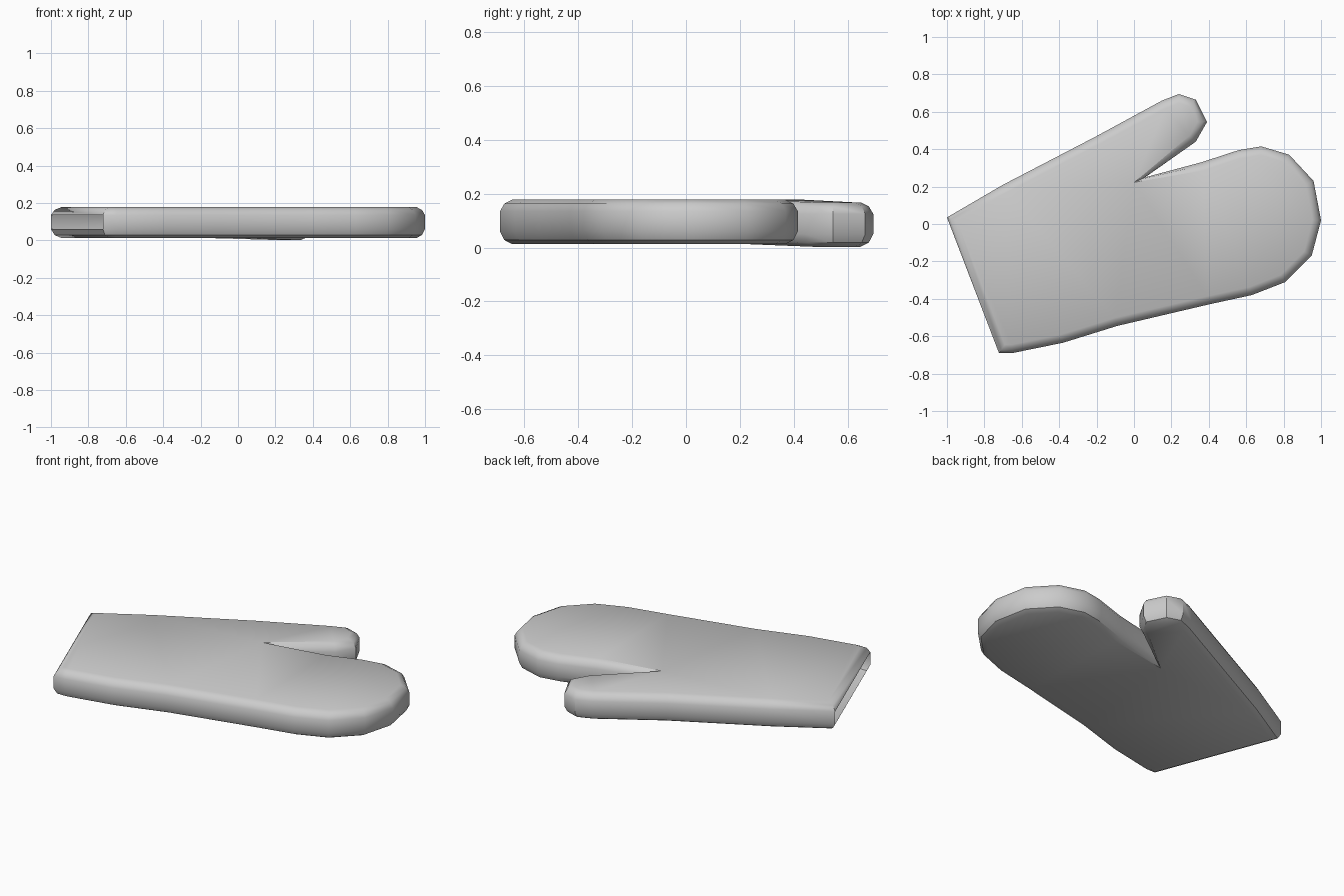
import bpy, bmesh, math
from mathutils import Vector

if "Cube" in bpy.data.objects:
    bpy.data.objects.remove(bpy.data.objects["Cube"])

# Mitt outline seen from above: cuff corner, thumb, crotch, fingers, palm side
OUTLINE = [(-1.0, 0.035), (-0.70, 0.21), (-0.20, 0.47), (0.15, 0.66), (0.24, 0.695),
           (0.33, 0.665), (0.39, 0.545), (0.33, 0.44), (0.06, 0.25), (0.36, 0.33),
           (0.56, 0.395), (0.68, 0.415), (0.83, 0.37), (0.96, 0.23), (1.0, 0.02),
           (0.95, -0.17), (0.81, -0.31), (0.63, -0.38), (0.40, -0.43), (-0.09, -0.545),
           (-0.38, -0.635), (-0.65, -0.69), (-0.722, -0.69)]
# Rounded side profile: inset, height
PROFILE = [(0.045, 0.013), (0.016, 0.028), (0.0, 0.06),
           (0.0, 0.135), (0.016, 0.163), (0.045, 0.178)]
THUMB = range(3, 8)


def inward(i):
    """Mitre direction for insetting the clockwise outline, limited at sharp corners."""
    n = len(OUTLINE)
    a, p, b = (Vector(OUTLINE[k % n]) for k in (i - 1, i, i + 1))
    d1, d2 = (p - a).normalized(), (b - p).normalized()
    n1, n2 = Vector((d1.y, -d1.x)), Vector((d2.y, -d2.x))
    m = (n1 + n2).normalized()
    return m / max(m.dot(n1), 0.7)


bm = bmesh.new()
rings = []
for inset, z in PROFILE:
    ring = []
    for i, p in enumerate(OUTLINE):
        q = Vector(p) + inward(i) * inset
        drop = 0.01 if i in THUMB else 0.0   # thumb hangs slightly lower
        ring.append(bm.verts.new((q.x, q.y, z - drop)))
    rings.append(ring)

# Side walls, leaving the cuff end open
n = len(OUTLINE)
for r in range(len(rings) - 1):
    for i in range(n):
        if r == 2 and i == n - 1:
            continue
        j = (i + 1) % n
        bm.faces.new((rings[r][i], rings[r][j], rings[r + 1][j], rings[r + 1][i]))

# Back and palm of the mitt
caps = [bm.faces.new(rings[0]), bm.faces.new(rings[-1])]
bmesh.ops.recalc_face_normals(bm, faces=bm.faces)
bmesh.ops.triangulate(bm, faces=caps)

mesh = bpy.data.meshes.new("oven_mitt")
bm.to_mesh(mesh)
bm.free()
mitt = bpy.data.objects.new("oven_mitt", mesh)
bpy.context.collection.objects.link(mitt)
bpy.context.view_layer.objects.active = mitt
mitt.select_set(True)
bpy.ops.object.shade_smooth_by_angle(angle=math.radians(35))
